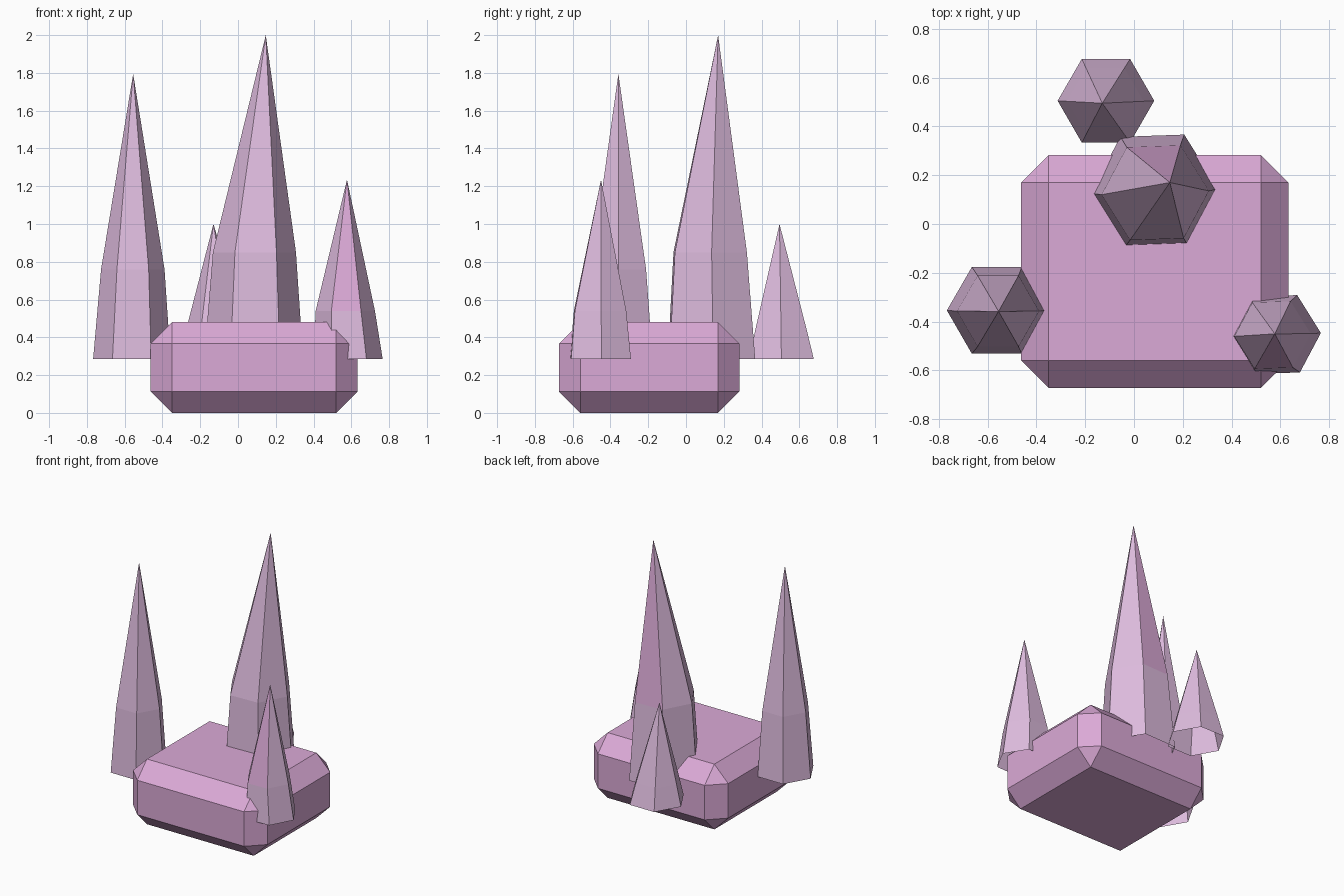
import bpy, bmesh
from math import cos, sin, radians
from mathutils import Vector, Matrix

default = bpy.data.objects.get("Cube")
if default:
    bpy.data.objects.remove(default, do_unlink=True)


def material(name, rgb):
    mat = bpy.data.materials.new(name)
    mat.use_nodes = True
    color = (*rgb, 1)
    mat.diffuse_color = color
    mat.node_tree.nodes["Principled BSDF"].inputs["Base Color"].default_value = color
    return mat


pink = material("pink_stone", (0.71, 0.40, 0.68))
lilac = material("pale_lilac", (0.73, 0.50, 0.73))


def finish(name, bm, mats):
    mesh = bpy.data.meshes.new(name)
    bm.to_mesh(mesh)
    bm.free()
    for mat in mats:
        mesh.materials.append(mat)
    obj = bpy.data.objects.new(name, mesh)
    bpy.context.collection.objects.link(obj)
    return obj


# Chamfered base block
bm = bmesh.new()
size, centre = Vector((1.095, 0.955, 0.48)), Vector((0.085, -0.195, 0.24))
bmesh.ops.create_cube(bm, size=1, matrix=Matrix.Translation(centre) @ Matrix.Diagonal(size).to_4x4())
bmesh.ops.bevel(bm, geom=bm.edges[:], offset=0.113, segments=1, affect='EDGES')
finish("base_rock", bm, [pink])


# Six-sided crystal, open underneath: bottom ring, shoulder ring, tip
def crystal(name, foot, shoulder, tip, turn=0, pink_side=None):
    bm = bmesh.new()
    rings = []
    for x, y, z, radius in (foot, shoulder):
        angles = [radians(60 * i + turn) for i in range(6)]
        rings.append([bm.verts.new((x + radius * cos(a), y + radius * sin(a), z)) for a in angles])
    top = bm.verts.new(tip)
    low, high = rings
    for i in range(6):
        j = (i + 1) % 6
        bm.faces.new((low[i], low[j], high[j], high[i]))
        facet = bm.faces.new((high[i], high[j], top))
        facet.material_index = int(i == pink_side)
    return finish(name, bm, [lilac, pink])


FLOOR = 0.285
crystal("main_crystal", (0.083, 0.135, FLOOR, 0.262), (0.087, 0.128, 0.85, 0.22),
        (0.147, 0.17, 2.0), turn=2, pink_side=1)
crystal("right_crystal", (-0.562, -0.354, FLOOR, 0.205), (-0.557, -0.357, 0.76, 0.168),
        (-0.555, -0.358, 1.795))
crystal("left_crystal", (0.583, -0.453, FLOOR, 0.183), (0.568, -0.455, 0.54, 0.157),
        (0.577, -0.45, 1.235), turn=2, pink_side=4)
crystal("back_crystal", (-0.115, 0.505, FLOOR, 0.198), (-0.118, 0.503, 0.44, 0.157),
        (-0.13, 0.495, 1.0))
